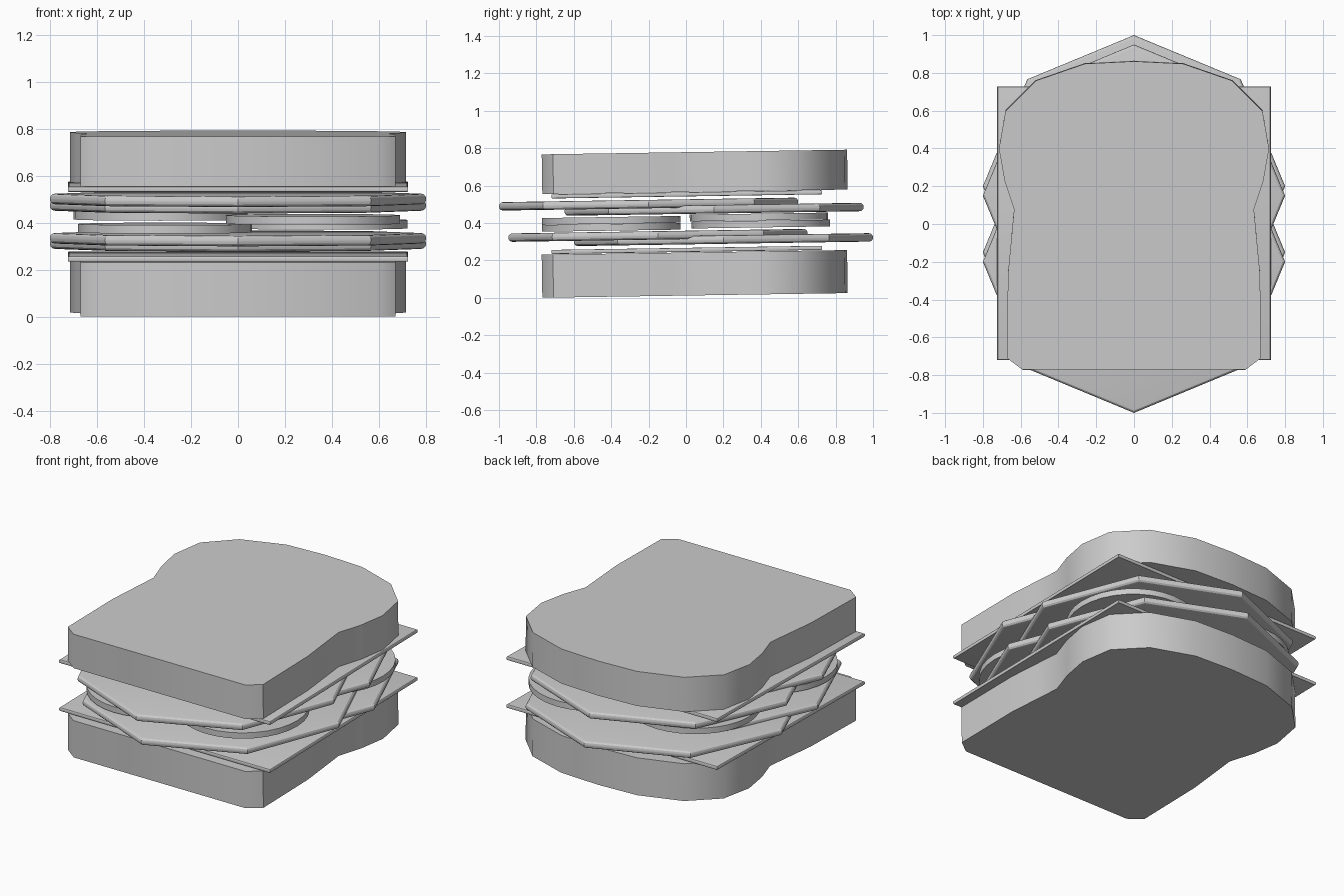
import bpy, bmesh, math

if "Cube" in bpy.data.objects:
    bpy.data.objects.remove(bpy.data.objects["Cube"])

TILT = 0.0153  # the whole stack leans up slightly towards the back


def slab(name, outline, x, y, z, thick, bevel=0.0, smooth=30):
    """Extrude a flat outline into a slice centred at height z, with rounded rims."""
    bm = bmesh.new()
    base = bm.faces.new([bm.verts.new((px, py, -thick / 2)) for px, py in outline])
    top = bmesh.ops.extrude_face_region(bm, geom=[base], use_keep_orig=True)
    bmesh.ops.translate(bm, vec=(0, 0, thick),
                        verts=[v for v in top["geom"] if isinstance(v, bmesh.types.BMVert)])
    bmesh.ops.recalc_face_normals(bm, faces=bm.faces)
    if bevel:
        rims = [e for e in bm.edges if abs(e.verts[0].co.z - e.verts[1].co.z) < 1e-5]
        bmesh.ops.bevel(bm, geom=rims, offset=bevel, segments=3, profile=0.5, affect='EDGES')
    mesh = bpy.data.meshes.new(name)
    bm.to_mesh(mesh)
    bm.free()
    ob = bpy.data.objects.new(name, mesh)
    bpy.context.collection.objects.link(ob)
    ob.location = (x, y, z + y * TILT)
    ob.rotation_euler.x = TILT
    bpy.ops.object.select_all(action='DESELECT')
    ob.select_set(True)
    bpy.context.view_layer.objects.active = ob
    bpy.ops.object.shade_smooth_by_angle(angle=math.radians(smooth))
    return ob


def disc(radius, sides):
    return [(radius * math.sin(i * math.tau / sides), radius * math.cos(i * math.tau / sides))
            for i in range(sides)]


# Bread: half outline from top centre to bottom, mirrored
half = [(0.26, 0.85), (0.52, 0.76), (0.68, 0.60), (0.715, 0.40), (0.685, 0.23),
        (0.635, 0.08), (0.65, -0.08), (0.668, -0.27), (0.67, -0.71), (0.59, -0.77)]
bread = [(0, 0.863)] + half + [(-x, y) for x, y in reversed(half)]
slab("bottom_bread", bread, 0, 0, 0.127, 0.23, smooth=40)
slab("top_bread", bread, 0, 0, 0.672, 0.213, smooth=40)

# Cheese squares
square = [(-0.724, -0.724), (0.724, -0.724), (0.724, 0.724), (-0.724, 0.724)]
slab("lower_cheese", square, 0, 0.004, 0.256, 0.022, 0.006)
slab("upper_cheese", square, 0, 0.004, 0.553, 0.022, 0.006)

# Lettuce: two overlapping octagonal leaves above and below the tomato
leaf = disc(0.8, 8)
for name, y, z in (("lettuce_1", 0.20, 0.308), ("lettuce_2", -0.15, 0.336),
                   ("lettuce_3", 0.15, 0.471), ("lettuce_4", -0.20, 0.504)):
    slab(name, leaf, 0, y, z, 0.045, 0.02)

# Tomato slices: low pair and high pair on opposite diagonals
tomato = disc(0.37, 32)
for name, x, y, z in (("tomato_front_left", -0.31, -0.40, 0.383),
                      ("tomato_back_right", 0.35, 0.40, 0.388),
                      ("tomato_front_right", 0.32, -0.40, 0.420),
                      ("tomato_back_left", -0.33, 0.39, 0.426)):
    slab(name, tomato, x, y, z, 0.036)
